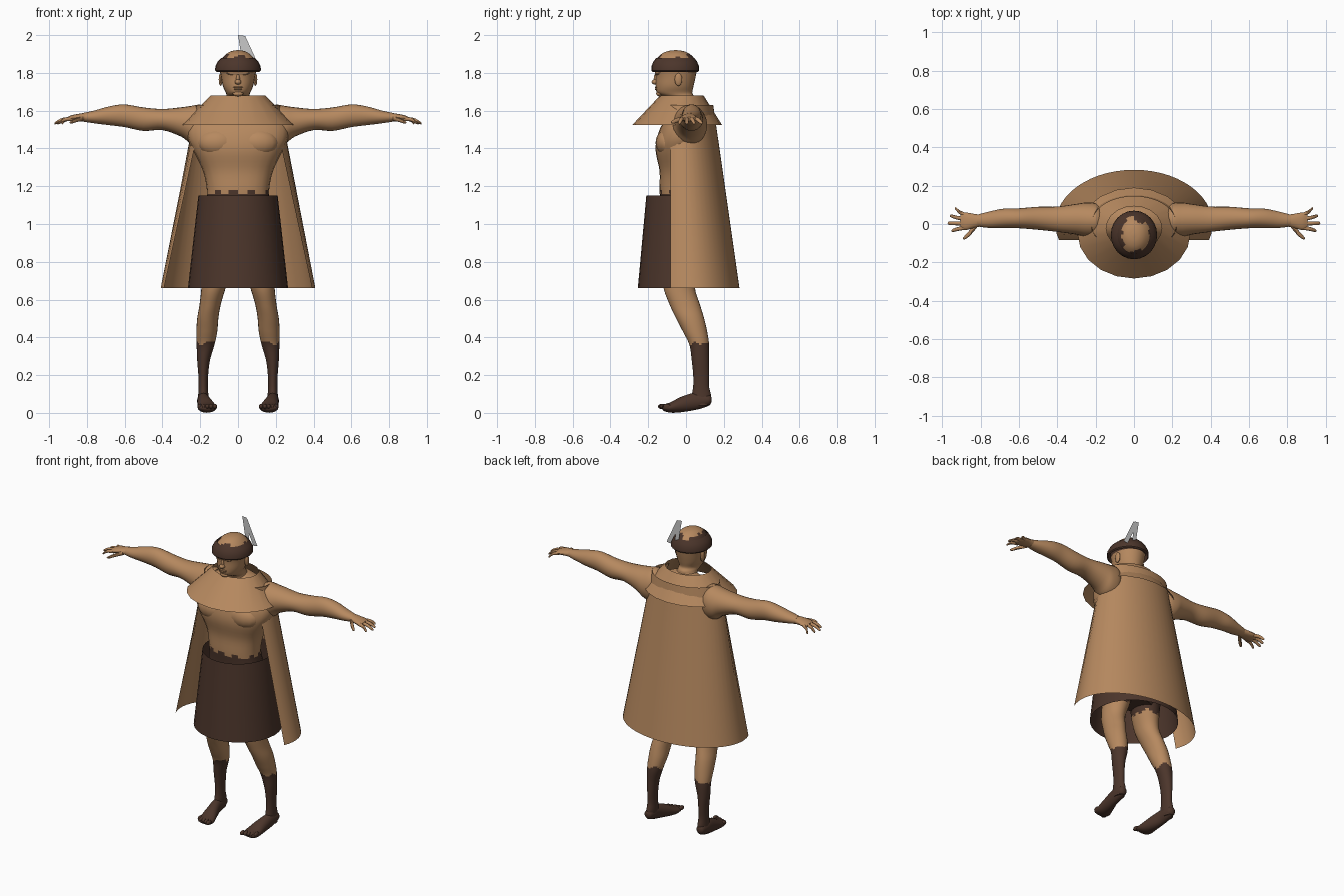
import bpy
import bmesh
from math import sin, cos, asin, pi, radians
from mathutils import Matrix, Vector

if "Cube" in bpy.data.objects:
    bpy.data.objects.remove(bpy.data.objects["Cube"])


def material(name, rgb):
    mat = bpy.data.materials.new(name)
    mat.use_nodes = True
    colour = (*rgb, 1)
    mat.diffuse_color = colour
    mat.node_tree.nodes["Principled BSDF"].inputs["Base Color"].default_value = colour
    return mat


TAN = material("tan", (.47, .25, .115))
BROWN = material("dark brown", (.072, .036, .024))
GREY = material("feather grey", (.58, .58, .58))


def finish(name, bm, mats, rule=None, mirror=False, angle=40):
    """Turn a bmesh into a smooth object, coloured by a rule on face centres."""
    bmesh.ops.recalc_face_normals(bm, faces=bm.faces)
    if rule:
        for face in bm.faces:
            face.material_index = int(rule(face.calc_center_median()))
    mesh = bpy.data.meshes.new(name)
    bm.to_mesh(mesh)
    bm.free()
    for mat in mats:
        mesh.materials.append(mat)
    obj = bpy.data.objects.new(name, mesh)
    bpy.context.collection.objects.link(obj)
    if mirror:
        obj.modifiers.new("Mirror", "MIRROR").use_mirror_merge = False
    bpy.ops.object.select_all(action="DESELECT")
    obj.select_set(True)
    bpy.context.view_layer.objects.active = obj
    bpy.ops.object.shade_smooth_by_angle(angle=radians(angle))
    return obj


def bridge(bm, rows, closed=True):
    """Join successive rows of vertices with quads."""
    for a, b in zip(rows, rows[1:]):
        for i in range(len(a) - (not closed)):
            j = (i + 1) % len(a)
            bm.faces.new((a[i], a[j], b[j], b[i]))


def spline(rings, steps):
    """Smoothly interpolate ring parameters."""
    out = []
    for i in range(len(rings) - 1):
        p0, p1 = rings[max(i - 1, 0)], rings[i]
        p2, p3 = rings[i + 1], rings[min(i + 2, len(rings) - 1)]
        for k in range(steps):
            t = k / steps
            out.append([b + t / 2 * (c - a + t * (2 * a - 5 * b + 4 * c - d + t * (3 * (b - c) + d - a)))
                        for a, b, c, d in zip(p0, p1, p2, p3)])
    return out + [rings[-1]]


def power(v, p):
    return abs(v) ** p * (1 if v > 0 else -1)


def loft(bm, axis, rings, n=24, steps=4, p=1):
    """Rings are (position on axis, two centre coordinates, two radii)."""
    rows = []
    for along, c1, c2, r1, r2 in spline(rings, steps):
        row = []
        for i in range(n):
            t = 2 * pi * i / n
            co = [c1 + r1 * power(cos(t), p), c2 + r2 * power(sin(t), p)]
            co.insert("xyz".index(axis), along)
            row.append(bm.verts.new(co))
        rows.append(row)
    bridge(bm, rows)
    bm.faces.new(rows[0])
    bm.faces.new(rows[-1])


def ball(bm, centre, radii):
    mat = Matrix.Translation(centre) @ Matrix.Diagonal((*radii, 1))
    bmesh.ops.create_uvsphere(bm, u_segments=16, v_segments=10, radius=1, matrix=mat)


def shell(name, mat, rings, n=32, cut=None):
    """Open cone of cloth; rings are (z, centre y, x radius, y radius)."""
    bm = bmesh.new()
    rows = []
    for z, cy, rx, ry in rings:
        start = -asin(cut / ry) if cut else 0
        sweep = pi - 2 * start if cut else 2 * pi
        count = n + 1 if cut else n
        rows.append([bm.verts.new((rx * cos(start + sweep * i / n),
                                   cy + ry * sin(start + sweep * i / n), z)) for i in range(count)])
    bridge(bm, rows, not cut)
    return finish(name, bm, [mat])


def ragged(co):
    return .012 * sin(70 * co.x) + .008 * sin(110 * co.y)


# Torso with chest muscles, dark below the waist
bm = bmesh.new()
loft(bm, "z", [(.78, 0, 0, .12, .08), (.86, 0, 0, .17, .11), (.98, 0, -.01, .185, .125),
               (1.1, 0, -.02, .172, .115), (1.18, 0, -.03, .165, .11), (1.28, 0, -.03, .185, .11),
               (1.38, 0, -.035, .232, .125), (1.45, 0, -.025, .265, .13), (1.52, 0, -.01, .265, .12),
               (1.58, 0, .01, .22, .095), (1.63, 0, .015, .13, .075), (1.66, 0, .01, .06, .05)], p=.88)
for side in (-1, 1):
    ball(bm, (side * .105, -.095, 1.43), (.11, .066, .075))
finish("torso", bm, [TAN, BROWN], lambda c: c.z + ragged(c) < 1.165)

# Head and neck, with a dark hair zone below the bare crown
bm = bmesh.new()
loft(bm, "z", [(1.6, 0, .01, .085, .07), (1.655, 0, -.01, .062, .06), (1.675, 0, -.035, .06, .08),
               (1.695, 0, -.06, .064, .093), (1.73, 0, -.06, .08, .1), (1.78, 0, -.055, .09, .106),
               (1.83, 0, -.055, .098, .113), (1.87, 0, -.055, .088, .103), (1.9, 0, -.055, .062, .075),
               (1.915, 0, -.055, .035, .042), (1.92, 0, -.055, .006, .008)])
finish("head", bm, [TAN, BROWN], lambda c: 1.8 < c.z < 1.888 + ragged(c))

# Nose, brow, lips and chin
bm = bmesh.new()
ball(bm, (0, -.162, 1.752), (.017, .02, .014))
ball(bm, (0, -.157, 1.768), (.01, .014, .028))
ball(bm, (0, -.147, 1.798), (.06, .018, .012))
for z, width in ((1.724, .026), (1.714, .022)):
    ball(bm, (0, -.153, z), (width, .012, .006))
ball(bm, (0, -.142, 1.69), (.028, .016, .014))
finish("face_features", bm, [TAN])

bm = bmesh.new()
ball(bm, (.092, -.04, 1.765), (.01, .02, .034))
finish("ears", bm, [TAN], mirror=True)

# Arms
bm = bmesh.new()
loft(bm, "x", [(.17, .02, 1.53, .07, .085), (.2, .02, 1.525, .088, .107), (.25, .022, 1.525, .09, .1),
               (.3, .025, 1.54, .08, .078), (.4, .025, 1.553, .066, .056), (.5, .03, 1.555, .06, .062),
               (.6, .03, 1.573, .052, .06), (.68, .03, 1.573, .05, .05), (.76, .022, 1.567, .042, .034),
               (.82, .018, 1.565, .03, .023)])
finish("arms", bm, [TAN], mirror=True)

# Hands: palm, four splayed fingers and a thumb
bm = bmesh.new()
loft(bm, "x", [(.8, .018, 1.566, .03, .024), (.84, .016, 1.564, .038, .02),
               (.88, .014, 1.56, .046, .016), (.905, .014, 1.556, .036, .01)], n=16)
for i, reach in enumerate((.935, .96, .972, .952)):
    base, tip = .047 - .022 * i, .08 - .038 * i
    loft(bm, "x", [(.88, base, 1.557, .011, .011), ((.89 + reach) / 2, (base + tip) / 2, 1.552, .01, .01),
                   (reach - .006, tip, 1.535, .008, .007), (reach, tip, 1.532, .002, .002)], n=10)
loft(bm, "x", [(.82, -.005, 1.56, .015, .014), (.855, -.045, 1.55, .015, .011),
               (.88, -.068, 1.54, .011, .009), (.892, -.076, 1.537, .003, .003)], n=10)
finish("hands", bm, [TAN], mirror=True)

# Legs, dark at the top and below the calf
bm = bmesh.new()
loft(bm, "z", [(.04, .187, .085, .028, .04), (.09, .184, .082, .027, .05), (.14, .184, .08, .025, .042),
               (.2, .184, .08, .026, .042), (.28, .182, .076, .034, .046), (.36, .172, .07, .047, .052),
               (.43, .165, .048, .055, .064), (.5, .16, .022, .056, .074), (.57, .148, -.005, .056, .08),
               (.66, .13, -.035, .064, .083), (.76, .112, -.03, .078, .092), (.88, .1, -.01, .088, .1),
               (.96, .095, 0, .08, .1)], steps=8)
finish("legs", bm, [TAN, BROWN], lambda c: c.z + ragged(c) < .375 or c.z + ragged(c) > .74, mirror=True)

# Feet with toes
bm = bmesh.new()
loft(bm, "y", [(.136, .187, .07, .008, .01), (.125, .187, .068, .024, .026), (.09, .186, .064, .03, .038),
               (.04, .184, .06, .032, .046), (-.03, .172, .043, .042, .04), (-.08, .164, .029, .05, .028),
               (-.115, .162, .027, .047, .018), (-.125, .162, .027, .03, .008)])
for i in range(5):
    ball(bm, (.122 + .02 * i, -.127 + .007 * i, .034), (.012, .022, .014))
finish("feet", bm, [BROWN], mirror=True)

# Clothing
shell("skirt", BROWN, [(.66, 0, .265, .255), (1.15, 0, .21, .21)])
shell("cape", TAN, [(.66, 0, .41, .283), (1.63, 0, .222, .144)], cut=.083)
shell("collar", TAN, [(1.525, -.047, .295, .237), (1.68, -.022, .145, .115)], n=20)
shell("headband", BROWN, [(1.805, -.057, .114, .12), (1.812, -.057, .121, .127), (1.836, -.057, .12, .126),
                          (1.862, -.057, .106, .114), (1.88, -.057, .086, .1)], n=24)

# Pair of feathers joined at the tip
bm = bmesh.new()
for y, outline in ((.04, ((0, 2), (.038, 1.995), (.112, 1.835), (.084, 1.83))),
                   (.044, ((0, 2), (.03, 1.997), (.052, 1.85), (.026, 1.84)))):
    bm.faces.new([bm.verts.new((x, y, z)) for x, z in outline])
finish("feathers", bm, [GREY])
